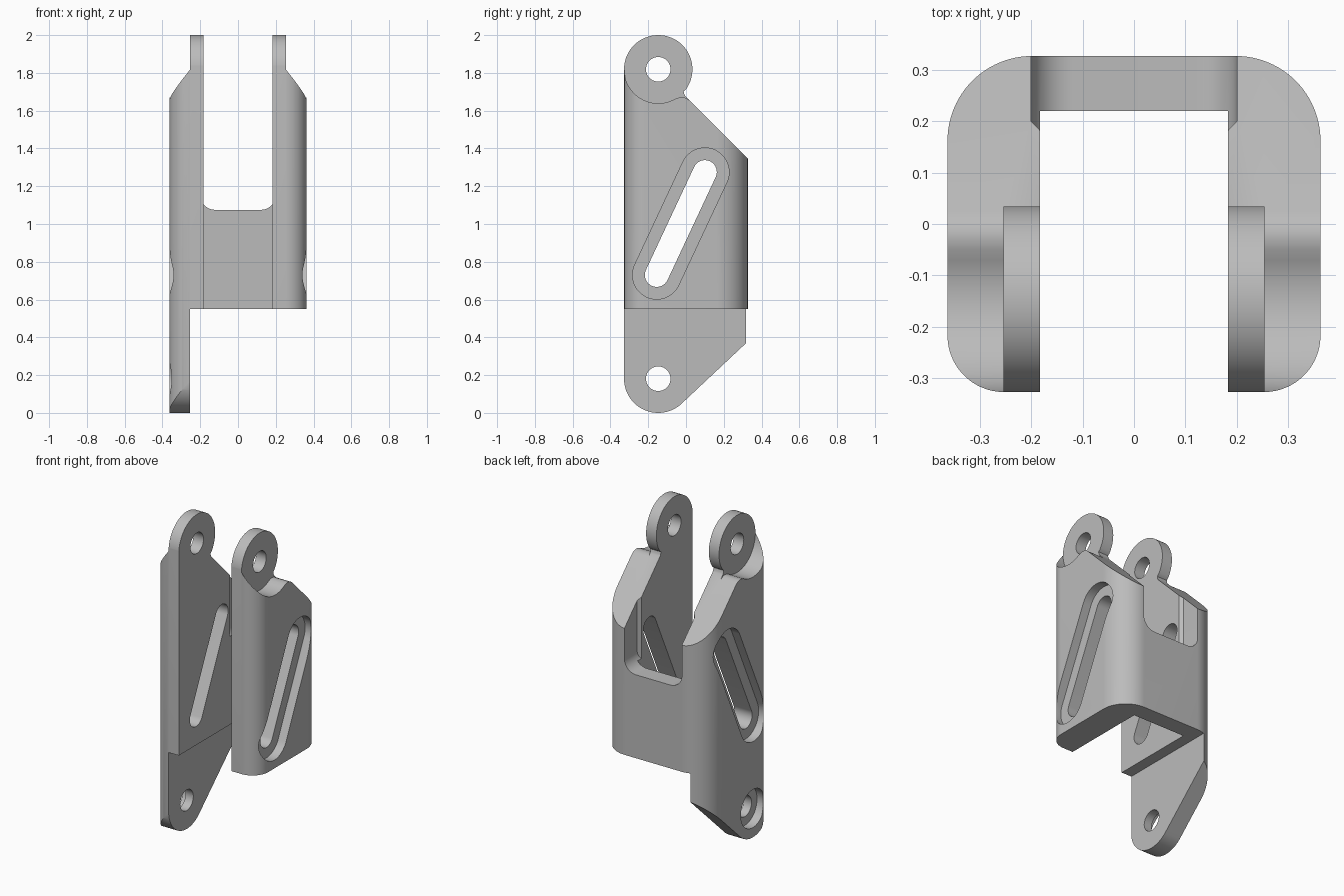
import bpy, bmesh, math
from mathutils import Vector

cube = bpy.data.objects.get("Cube")
if cube:
    bpy.data.objects.remove(cube, do_unlink=True)

grey = bpy.data.materials.new("plain grey")
grey.use_nodes = True
grey.diffuse_color = (0.5, 0.5, 0.5, 1)
grey.node_tree.nodes["Principled BSDF"].inputs["Base Color"].default_value = (0.5, 0.5, 0.5, 1)

W, D = 0.363, 0.327            # half width and half depth
INNER, LUG = 0.183, 0.254      # inner wall face and outer lug face
PIN_Y, TOP_Z, LOW_Z = -0.147, 1.819, 0.181
BASE = 0.55                    # underside of the channel


def arc(cx, cy, r, start, end, n=24):
    return [(cx + r * math.cos(math.radians(start + (end - start) * i / n)),
             cy + r * math.sin(math.radians(start + (end - start) * i / n)))
            for i in range(n + 1)]


def slot(p, q, r):
    """Rounded slot outline between two centres."""
    a = math.degrees(math.atan2(q[1] - p[1], q[0] - p[0]))
    return arc(*q, r, a - 90, a + 90) + arc(*p, r, a + 90, a + 270)


def prism(name, points, axis, lo, hi):
    """Extrude an outline along an axis; the outline uses the other two axes in order."""
    place = {"x": lambda p, t: (t, p[0], p[1]),
             "y": lambda p, t: (p[0], t, p[1]),
             "z": lambda p, t: (p[0], p[1], t)}[axis]
    bm = bmesh.new()
    face = bm.faces.new([bm.verts.new(place(p, lo)) for p in points])
    top = bmesh.ops.extrude_face_region(bm, geom=[face])["geom"]
    shift = Vector(place((0, 0), hi - lo))
    bmesh.ops.translate(bm, vec=shift, verts=[v for v in top if isinstance(v, bmesh.types.BMVert)])
    bmesh.ops.recalc_face_normals(bm, faces=bm.faces)
    mesh = bpy.data.meshes.new(name)
    bm.to_mesh(mesh)
    bm.free()
    mesh.materials.append(grey)
    obj = bpy.data.objects.new(name, mesh)
    bpy.context.collection.objects.link(obj)
    return obj


def combine(target, tool, operation="DIFFERENCE"):
    """Apply a boolean and discard the helper."""
    tool.hide_render = True
    mod = target.modifiers.new("cut", "BOOLEAN")
    mod.operation, mod.solver, mod.object = operation, "EXACT", tool
    bpy.context.view_layer.objects.active = target
    bpy.ops.object.modifier_apply(modifier=mod.name)
    bpy.data.objects.remove(tool, do_unlink=True)


def rect(x0, y0, x1, y1):
    return [(x0, y0), (x1, y0), (x1, y1), (x0, y1)]


# Channel: U-shaped plan with rounded outer corners
half = ([(INNER, 0.22), (INNER, -D)]
        + arc(W - 0.11, -D + 0.11, 0.11, -90, 0)
        + arc(W - 0.165, D - 0.165, 0.165, 0, 90))
plan = half + [(-x, y) for x, y in reversed(half)]
bracket = prism("bracket_body", plan, "z", -0.1, 2.1)

# Side silhouette: round lugs at the top, sloped back, rounded leg at the bottom
side = (arc(PIN_Y, TOP_Z, 0.181, 180, -36, 64)
        + [(-0.012, 1.703), (-0.009, 1.688), (-0.004, 1.678), (0.5, 1.174), (0.5, 0.54)]
        + arc(PIN_Y, LOW_Z, 0.181, -47, -180, 40))
combine(bracket, prism("side_outline", side, "x", -0.5, 0.5), "INTERSECT")

# Only one outer leg continues below the channel
combine(bracket, prism("leg_space", rect(-LUG, -0.6, 0.6, 0.6 - 0.05), "z", -0.2, BASE))

# Back window with rounded lower corners and small inner chamfers
window = prism("window", [(-0.2, 0.4), (-0.2, 0.2), (-INNER, INNER - 0.001),
                          (INNER, INNER - 0.001), (0.2, 0.2), (0.2, 0.4)], "z", 1, 2.3)
corners = (arc(-0.12, 1.155, 0.08, 180, 270, 12) + arc(0.12, 1.155, 0.08, 270, 360, 12)
           + [(0.2, 2.2), (-0.2, 2.2)])
corners = [(x * 1.001, z) for x, z in corners]
combine(window, prism("window_corners", corners, "y", 0, 0.5), "INTERSECT")
combine(bracket, window)

# Clearance outside the lugs, blending into the sloped shoulder
clear = ([(-0.5, 2.2), (-0.5, TOP_Z)] + arc(PIN_Y, TOP_Z, 0.18, 180, 295, 32)
         + [(-0.05, 1.666), (-0.03, 1.671), (-0.01, 1.67), (0.01, 1.661), (0.05, 1.63), (0.06, 2.2)])

# Slanted slots with a wider recess on the outer faces
low, high = (-0.155, 0.73), (0.1, 1.275)
RECESS = W - 0.055
for s in (-1, 1):
    def outer(name, points, start):
        return prism(name, points, "x", *sorted((s * start, s * 0.6)))
    combine(bracket, outer("lug_clearance", clear, LUG))
    combine(bracket, outer("slot_recess", slot(low, high, 0.128), RECESS))
    combine(bracket, outer("slot_opening", slot(low, high, 0.063), 0.1))
    combine(bracket, outer("lug_hole", arc(PIN_Y, TOP_Z, 0.065, 0, 360, 40)[:-1], 0.1))

# Leg hole with its outer counterbore
combine(bracket, prism("leg_hole", arc(PIN_Y, LOW_Z, 0.065, 0, 360, 40)[:-1], "x", -0.6, -0.1))
combine(bracket, prism("leg_recess", arc(PIN_Y, LOW_Z, 0.12, 0, 360, 48)[:-1], "x", -0.6, -RECESS))

bpy.ops.object.select_all(action="DESELECT")
bracket.select_set(True)
bpy.context.view_layer.objects.active = bracket
bpy.ops.object.shade_smooth_by_angle(angle=math.radians(30))
